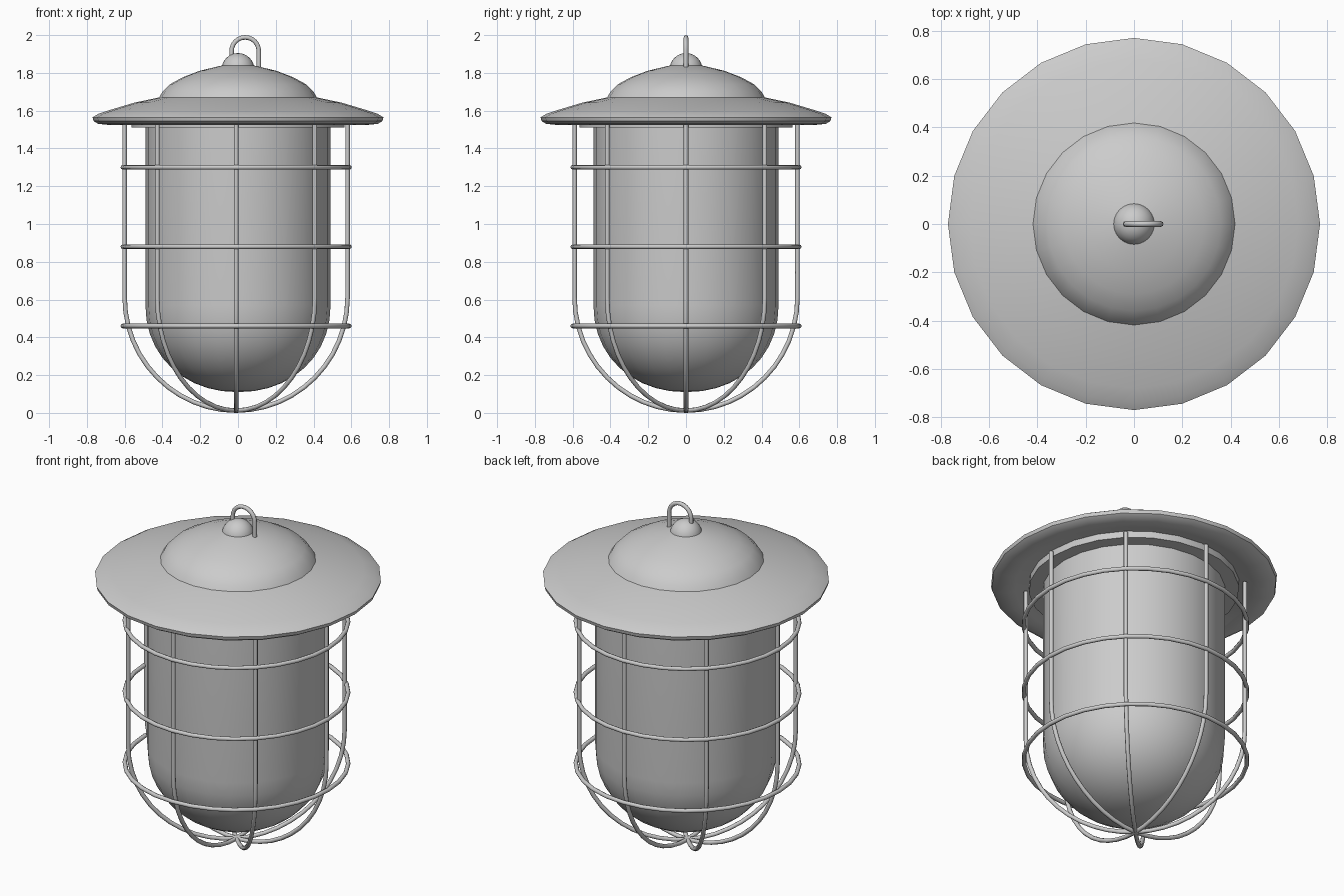
import bpy, math
from math import sin, cos, pi

if "Cube" in bpy.data.objects:
    bpy.data.objects.remove(bpy.data.objects["Cube"])


def mesh_object(name, verts, faces, angle=40):
    me = bpy.data.meshes.new(name)
    me.from_pydata(verts, [], faces)
    me.update()
    ob = bpy.data.objects.new(name, me)
    bpy.context.collection.objects.link(ob)
    bpy.ops.object.select_all(action='DESELECT')
    ob.select_set(True)
    bpy.context.view_layer.objects.active = ob
    bpy.ops.object.mode_set(mode='EDIT')
    bpy.ops.mesh.select_all(action='SELECT')
    bpy.ops.mesh.remove_doubles(threshold=0.0001)
    bpy.ops.mesh.normals_make_consistent(inside=False)
    bpy.ops.object.mode_set(mode='OBJECT')
    bpy.ops.object.shade_smooth_by_angle(angle=math.radians(angle))
    return ob


def lathe(name, profile, sides=24, angle=40):
    verts = [(r * cos(2 * pi * i / sides), r * sin(2 * pi * i / sides), z)
             for i in range(sides) for r, z in profile]
    n = len(profile)
    faces = []
    for i in range(sides):
        a, b = i * n, (i + 1) % sides * n
        faces += [(a + k, b + k, b + k + 1, a + k + 1) for k in range(n - 1)]
    return mesh_object(name, verts, faces, angle)


def wire(name, points, radius, closed=False):
    cu = bpy.data.curves.new(name, 'CURVE')
    cu.dimensions = '3D'
    cu.bevel_depth = radius
    cu.bevel_resolution = 2
    cu.use_fill_caps = True
    sp = cu.splines.new('POLY')
    sp.points.add(len(points) - 1)
    for p, co in zip(sp.points, points):
        p.co = (*co, 1)
    sp.use_cyclic_u = closed
    sp.use_smooth = True
    ob = bpy.data.objects.new(name, cu)
    bpy.context.collection.objects.link(ob)
    return ob


# Shade: domed cap, wide brim with rolled lip
lathe("lamp_shade", [
    (0, 1.85), (0.09, 1.838), (0.2, 1.812), (0.29, 1.778), (0.36, 1.74),
    (0.4, 1.70), (0.418, 1.67), (0.55, 1.642), (0.68, 1.603), (0.74, 1.583),
    (0.77, 1.565), (0.765, 1.545), (0.74, 1.53), (0.68, 1.524),
    (0.64, 1.53), (0.57, 1.548), (0.45, 1.56)], 24, 35)

# Mounting plate under the brim
lathe("mounting_plate", [(0.45, 1.56), (0.565, 1.56), (0.565, 1.51), (0, 1.51)])

# Glass jar with rounded bottom
glass = [(0.49, 1.53), (0.49, 0.57)]
for k in range(1, 11):
    t = pi / 2 * k / 10
    glass.append((0.49 * max(cos(t), 0) ** 0.95, 0.57 - 0.46 * sin(t) ** 0.95))
glass[-1] = (0, 0.11)
lathe("glass_jar", glass, 24)

# Knob on the cap
lathe("top_knob", [(0.087 * sin(pi * k / 12), 1.818 + 0.087 * cos(pi * k / 12))
                   for k in range(13)], 24)

# Hanging hook
arc = [(0.038 + 0.072 * cos(pi * k / 12), 0, 1.916 + 0.072 * sin(pi * k / 12))
       for k in range(13)]
wire("hanging_hook", [(0.11, 0, 1.832)] + arc + [(-0.034, 0, 1.832)], 0.012)

# Cage rods: four hoops running down one side and up the other
CX, R = -0.01, 0.59
half = [(R, 1.53)] + [(R * cos(pi / 2 * k / 12), 0.61 - 0.598 * sin(pi / 2 * k / 12))
                      for k in range(12)]
hoop = half + [(0, 0.012)] + [(-r, z) for r, z in reversed(half)]
for i in range(4):
    a = i * pi / 4
    wire(f"cage_rod_{i + 1}",
         [(CX + r * cos(a), r * sin(a), z) for r, z in hoop], 0.012)

# Cage rings
for i, z in enumerate((0.46, 0.88, 1.3)):
    wire(f"cage_ring_{i + 1}",
         [(CX + 0.6 * cos(2 * pi * k / 32), 0.6 * sin(2 * pi * k / 32), z)
          for k in range(32)], 0.012, True)
